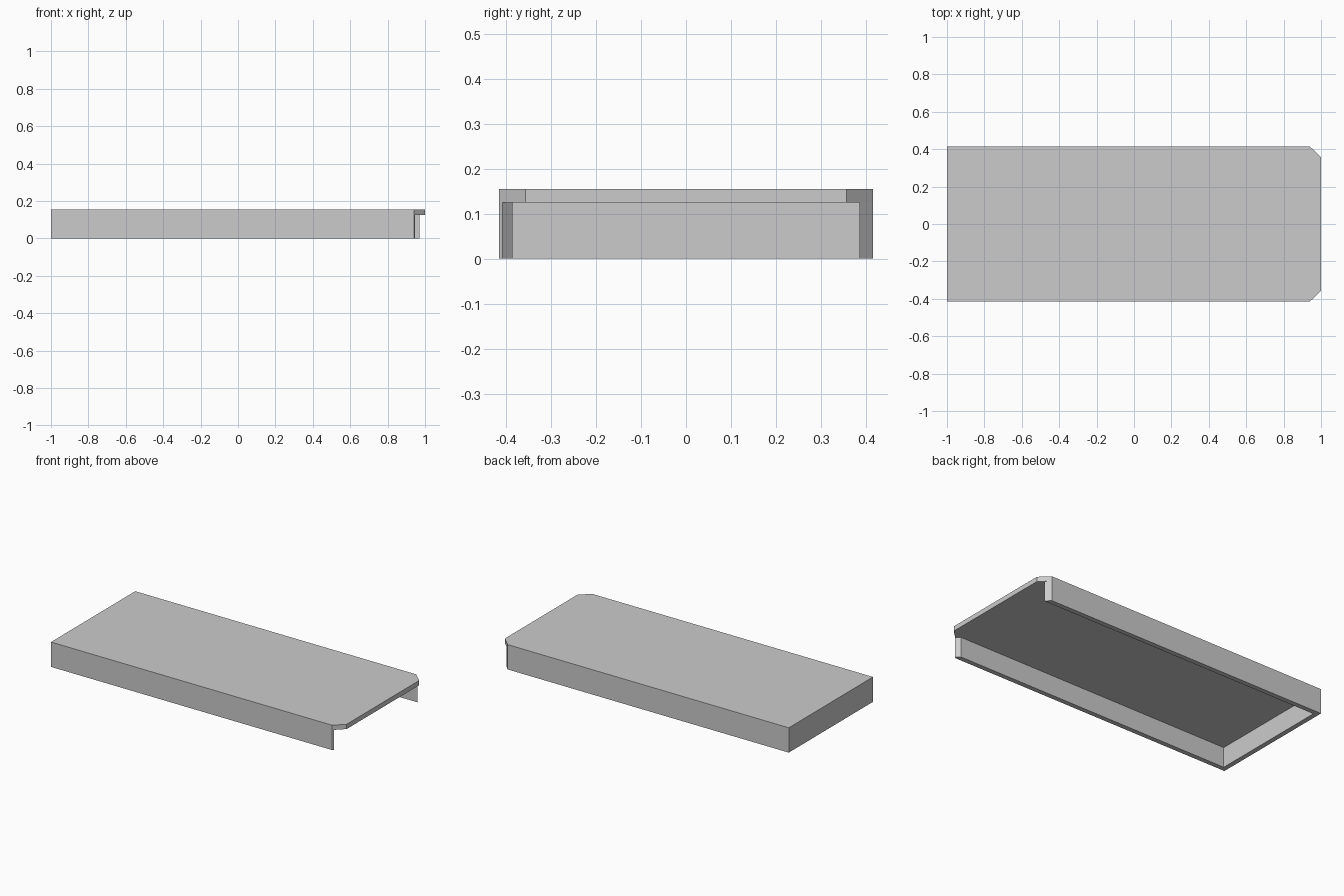
import bpy
import bmesh

cube = bpy.data.objects.get("Cube")
if cube:
    bpy.data.objects.remove(cube, do_unlink=True)

# Plain grey finish shared by all parts
GREY = (0.6, 0.6, 0.6, 1)
grey = bpy.data.materials.new("plain_grey")
grey.use_nodes = True
grey.diffuse_color = GREY
grey.node_tree.nodes["Principled BSDF"].inputs["Base Color"].default_value = GREY

HALF_LENGTH, HALF_WIDTH = 1.0, 0.415
TOP, UNDERSIDE, WALL = 0.155, 0.125, 0.03
CORNER = 0.94  # where the long sides stop and the cut corners begin


def prism(name, outline, bottom, top, cap=True):
    """Extrude a plan outline upwards, with or without an upper face."""
    bm = bmesh.new()
    base = bm.faces.new([bm.verts.new((x, y, bottom)) for x, y in outline])
    out = bmesh.ops.extrude_face_region(bm, geom=[base], use_keep_orig=True)
    moved = [v for v in out["geom"] if isinstance(v, bmesh.types.BMVert)]
    bmesh.ops.translate(bm, verts=moved, vec=(0, 0, top - bottom))
    bmesh.ops.recalc_face_normals(bm, faces=bm.faces)
    if not cap:
        upper = [f for f in bm.faces if all(v.co.z > top - 0.001 for v in f.verts)]
        bmesh.ops.delete(bm, geom=upper, context="FACES_ONLY")
    mesh = bpy.data.meshes.new(name)
    bm.to_mesh(mesh)
    bm.free()
    mesh.materials.append(grey)
    obj = bpy.data.objects.new(name, mesh)
    bpy.context.collection.objects.link(obj)
    return obj


# Top panel with two cut corners
panel = [(-HALF_LENGTH, -HALF_WIDTH), (CORNER, -HALF_WIDTH),
         (HALF_LENGTH, -0.357), (HALF_LENGTH, 0.357),
         (CORNER, HALF_WIDTH), (-HALF_LENGTH, HALF_WIDTH)]
prism("top_panel", panel, UNDERSIDE, TOP)

# Three-sided skirt, open at the cut-corner end, with mitred wall ends
inner_x, inner_y = -HALF_LENGTH + WALL, HALF_WIDTH - WALL
skirt = [(-HALF_LENGTH, -HALF_WIDTH), (CORNER, -HALF_WIDTH),
         (CORNER + 0.007, -0.408), (CORNER - 0.016, -inner_y),
         (inner_x, -inner_y), (inner_x, inner_y),
         (CORNER + WALL, inner_y), (CORNER, HALF_WIDTH),
         (-HALF_LENGTH, HALF_WIDTH)]
prism("side_skirt", skirt, 0, UNDERSIDE, cap=False)
